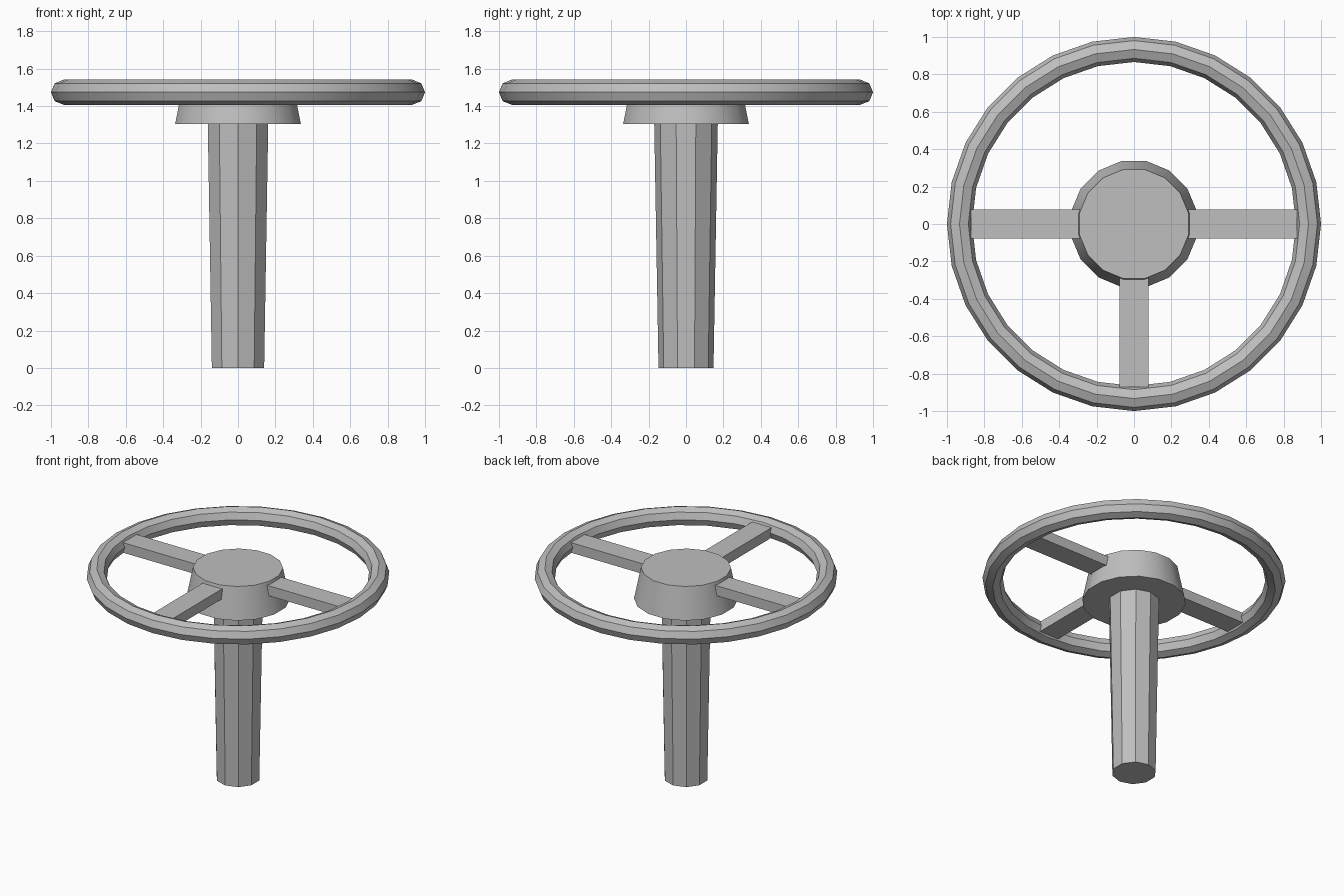
import bpy
import bmesh
from math import sin, cos, pi, radians

default = bpy.data.objects.get("Cube")
if default:
    bpy.data.objects.remove(default, do_unlink=True)

GREY = (0.52, 0.52, 0.52, 1)
grey = bpy.data.materials.new("plain grey")
grey.use_nodes = True
grey.diffuse_color = GREY
grey.node_tree.nodes["Principled BSDF"].inputs["Base Color"].default_value = GREY


def finish(name, bm):
    """Turn a bmesh into a named grey object with sharp corners kept."""
    bmesh.ops.recalc_face_normals(bm, faces=bm.faces)
    mesh = bpy.data.meshes.new(name)
    bm.to_mesh(mesh)
    bm.free()
    mesh.materials.append(grey)
    obj = bpy.data.objects.new(name, mesh)
    bpy.context.collection.objects.link(obj)
    bpy.ops.object.select_all(action='DESELECT')
    obj.select_set(True)
    bpy.context.view_layer.objects.active = obj
    bpy.ops.object.shade_smooth_by_angle(angle=radians(30))
    return obj


def lathe(name, profile, sides, phase=0.0, closed=False):
    """Spin (radius, z) points round z; close the profile or cap its ends."""
    bm = bmesh.new()
    rings = []
    for r, z in profile:
        angles = [phase + 2 * pi * i / sides for i in range(sides)]
        rings.append([bm.verts.new((r * cos(a), r * sin(a), z)) for a in angles])
    pairs = list(zip(rings, rings[1:]))
    if closed:
        pairs.append((rings[-1], rings[0]))
    else:
        bm.faces.new(rings[0])
        bm.faces.new(rings[-1])
    for low, high in pairs:
        for i in range(sides):
            j = (i + 1) % sides
            bm.faces.new((low[i], low[j], high[j], high[i]))
    return finish(name, bm)


def box(name, low, high):
    bm = bmesh.new()
    bmesh.ops.create_cube(bm, size=1)
    for v in bm.verts:
        v.co = [a if c < 0 else b for c, a, b in zip(v.co, low, high)]
    return finish(name, bm)


# Rim: octagonal section swept round a circle
TUBE, RIM_Z = 0.067, 1.474
section = [(1 - TUBE + TUBE * cos(k * pi / 4), RIM_Z + TUBE * sin(k * pi / 4))
           for k in range(8)]
lathe("rim", section, 28, closed=True)

# Hub: tapered drum with flats facing the spokes
lathe("hub", [(0.343, 1.303), (0.297, 1.53)], 16, phase=pi / 16)

# Column: ten-sided, narrowing towards the floor
lathe("column", [(0.147, 0), (0.17, 1.31)], 10, phase=pi / 2)

# Spokes: left, right and front
W, INNER, OUTER, Z0, Z1 = 0.078, 0.27, 0.872, 1.435, 1.508
box("left_spoke", (INNER, -W, Z0), (OUTER, W, Z1))
box("right_spoke", (-OUTER, -W, Z0), (-INNER, W, Z1))
box("front_spoke", (-W, -OUTER, Z0), (W, -INNER, Z1))
